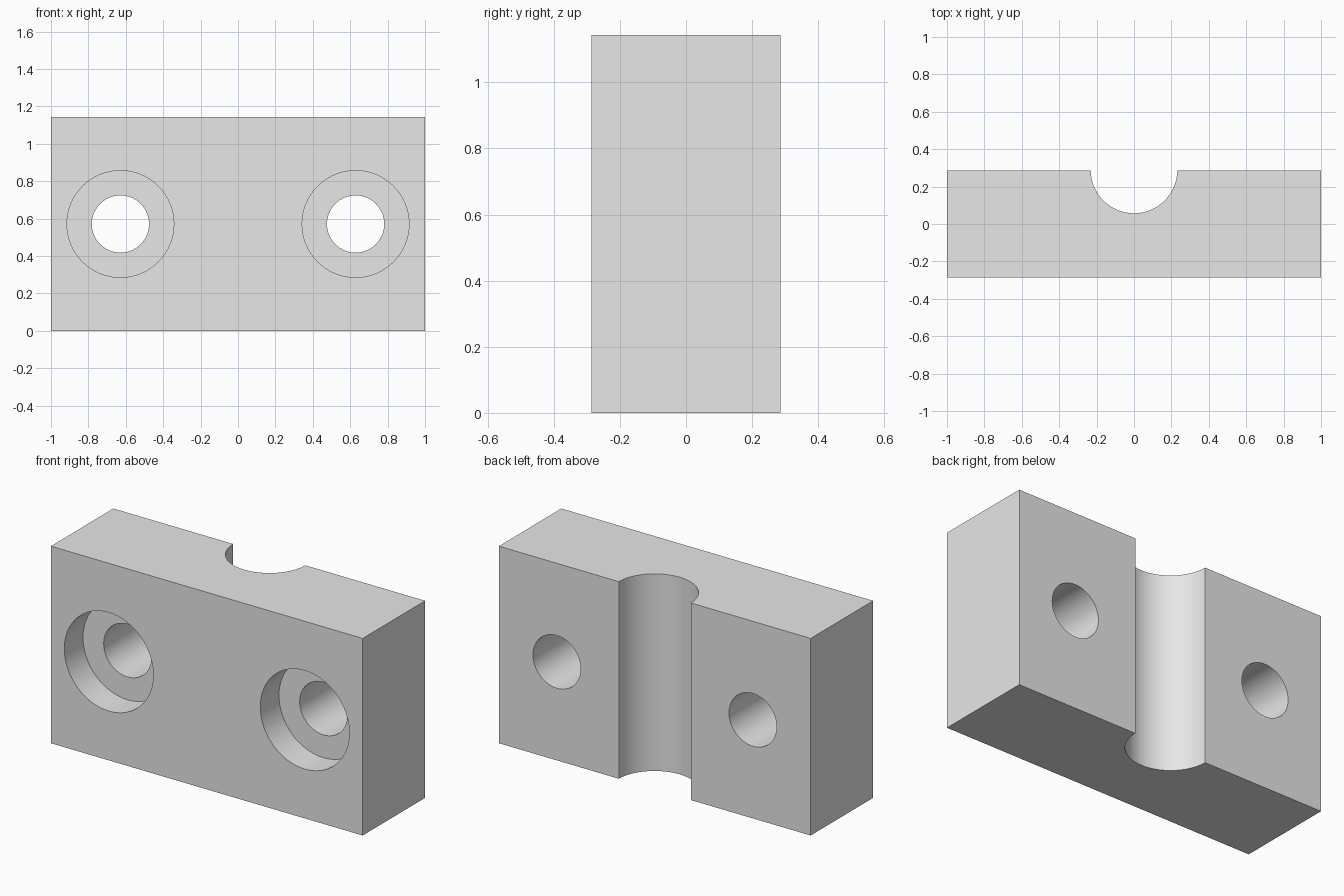
import bpy
import math

WIDTH, DEPTH, HEIGHT = 2.0, 0.5714, 1.1429
BACK, FRONT, MID = DEPTH / 2, -DEPTH / 2, HEIGHT / 2

if "Cube" in bpy.data.objects:
    bpy.data.objects.remove(bpy.data.objects["Cube"])

# Single neutral grey
grey = bpy.data.materials.new("plain_grey")
grey.use_nodes = True
grey.diffuse_color = (0.8, 0.8, 0.8, 1)
grey.node_tree.nodes["Principled BSDF"].inputs["Base Color"].default_value = grey.diffuse_color

# Rectangular body
bpy.ops.mesh.primitive_cube_add(size=1, location=(0, 0, MID))
block = bpy.context.object
block.name = "clamp_block"
block.scale = (WIDTH, DEPTH, HEIGHT)
bpy.ops.object.transform_apply(location=True, rotation=True, scale=True)
block.data.materials.append(grey)


def cut_cylinder(name, radius, length, location, along_y=True):
    """Subtract a round cutter from the block."""
    bpy.ops.mesh.primitive_cylinder_add(
        vertices=64, radius=radius, depth=length, location=location,
        rotation=(math.pi / 2 if along_y else 0, 0, 0))
    cutter = bpy.context.object
    cutter.hide_render = True
    cutter.data.materials.append(grey)
    cut = block.modifiers.new(name, "BOOLEAN")
    cut.operation = "DIFFERENCE"
    cut.solver = "EXACT"
    cut.object = cutter
    bpy.ops.object.select_all(action="DESELECT")
    bpy.context.view_layer.objects.active = block
    block.select_set(True)
    bpy.ops.object.modifier_apply(modifier=name)
    bpy.data.objects.remove(cutter)


# Counterbored bolt holes, one on each side
COUNTERBORE = 0.1714
for side in (-1, 1):
    x = side * 0.6286
    cut_cylinder("bolt_hole", 0.153, DEPTH * 2, (x, 0, MID))
    cut_cylinder("counterbore", 0.2857, COUNTERBORE * 2, (x, FRONT, MID))

# Vertical half-round groove in the back
cut_cylinder("rod_groove", 0.2315, HEIGHT * 2, (0, BACK + 0.003, MID), along_y=False)

# Smooth round walls, crisp edges
bpy.ops.object.shade_smooth_by_angle(angle=math.radians(30))
